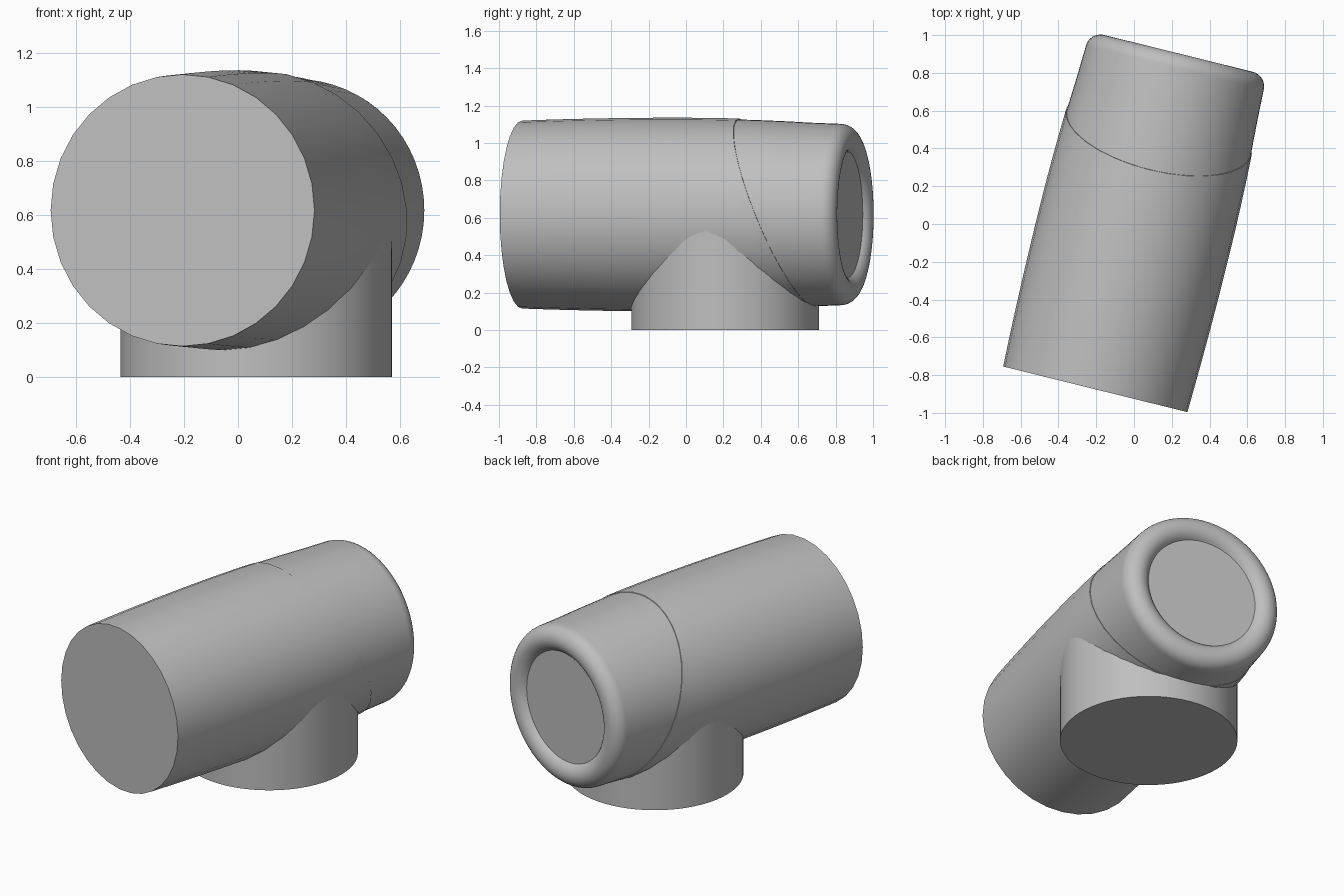
import bpy, bmesh, math
from mathutils import Matrix, Vector

cube = bpy.data.objects.get("Cube")
if cube:
    bpy.data.objects.remove(cube, do_unlink=True)

SIDES = 32
TURN = math.atan2(0.24, 0.97)
PLACE = Matrix.Translation((-0.205, -0.875, 0.617)) @ Matrix.Rotation(-TURN, 4, 'Z')

grey = bpy.data.materials.new("plain grey")
grey.use_nodes = True
GREY = (0.52, 0.52, 0.52, 1)
grey.diffuse_color = GREY
grey.node_tree.nodes["Principled BSDF"].inputs["Base Color"].default_value = GREY


def finish(name, bm, matrix):
    """Turn a bmesh into a smooth-shaded object with crisp edges."""
    bmesh.ops.recalc_face_normals(bm, faces=bm.faces)
    mesh = bpy.data.meshes.new(name)
    bm.to_mesh(mesh)
    bm.free()
    mesh.materials.append(grey)
    obj = bpy.data.objects.new(name, mesh)
    bpy.context.collection.objects.link(obj)
    obj.matrix_world = matrix
    bpy.ops.object.select_all(action='DESELECT')
    obj.select_set(True)
    bpy.context.view_layer.objects.active = obj
    bpy.ops.object.shade_smooth_by_angle(angle=math.radians(35))


def revolve(profile, sides):
    """Closed solid of revolution about Y from (distance, radius) pairs."""
    bm = bmesh.new()
    rings = []
    for t, r in profile:
        angles = [math.tau * i / sides for i in range(sides)]
        rings.append([bm.verts.new((r * math.sin(a), t, r * math.cos(a))) for a in angles])
    for a, b in zip(rings, rings[1:]):
        for i in range(sides):
            j = (i + 1) % sides
            bm.faces.new((a[i], a[j], b[j], b[i]))
    bm.faces.new(rings[0])
    bm.faces.new(rings[-1])
    return bm


def barrel_radius(t):
    """Gently bulging barrel, widest a little before the middle."""
    return 0.518 - 0.0215 * (t - 0.85) ** 2 - 0.018 * max(0, t - 0.85) ** 2


# Main barrel, cut off by a slanted plane
bm = revolve([(1.75 * i / 14, barrel_radius(1.75 * i / 14)) for i in range(15)], SIDES)
bmesh.ops.bisect_plane(bm, geom=bm.verts[:] + bm.edges[:] + bm.faces[:],
                       plane_co=Vector((0, 1.407, 0)), plane_no=Vector((0, 1, 0.41)),
                       clear_outer=True)
bmesh.ops.holes_fill(bm, edges=[e for e in bm.edges if e.is_boundary], sides=0)
finish("barrel", bm, PLACE)

# Rear cap: slightly slimmer, with a rounded rim and a recessed disc
RIM = 0.08
END = 1.832
profile = [(t, barrel_radius(t) - 0.005) for t in (1.15, 1.3, 1.45, 1.6)]
for i in range(15):
    a = math.radians(150) * i / 14
    profile.append((END - RIM + RIM * math.sin(a), 0.405 + RIM * math.cos(a)))
finish("rear_cap", revolve(profile, 64), PLACE)

# Upright round base that merges into the barrel
bm = bmesh.new()
bmesh.ops.create_cone(bm, cap_ends=True, segments=64, radius1=0.502, radius2=0.502, depth=0.56)
finish("base", bm, Matrix.Translation((0.068, 0.21, 0.28)))
